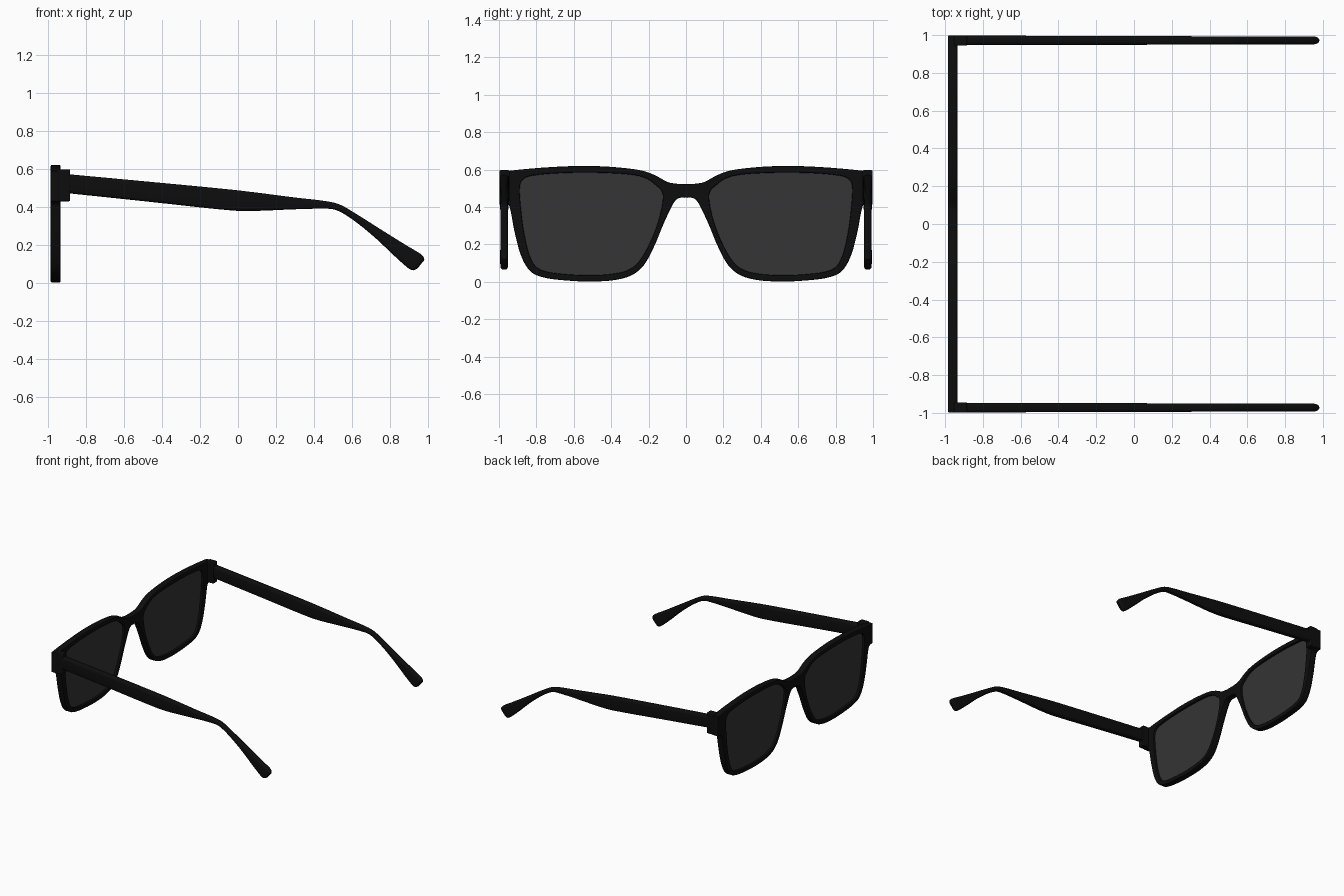
import bpy, math
from mathutils import Matrix, Vector

if "Cube" in bpy.data.objects:
    bpy.data.objects.remove(bpy.data.objects["Cube"])


def material(name, v):
    m = bpy.data.materials.new(name)
    m.diffuse_color = (v, v, v, 1)
    m.use_nodes = True
    m.node_tree.nodes["Principled BSDF"].inputs["Base Color"].default_value = m.diffuse_color
    return m


BLACK = material("black_plastic", 0.004)
TINT = material("dark_tint", 0.035)


def smooth(points, n=6, closed=False):
    """Catmull-Rom samples through points of any dimension."""
    p = [Vector(q) for q in points]
    p = [p[-1]] + p + p[:2] if closed else [2 * p[0] - p[1]] + p + [2 * p[-1] - p[-2]]
    out = []
    for a, b, c, d in zip(p, p[1:], p[2:], p[3:]):
        for i in range(n):
            t = i / n
            out.append(0.5 * (2 * b + (c - a) * t + (2 * a - 5 * b + 4 * c - d) * t * t
                              + (3 * b - a - 3 * c + d) * t ** 3))
    return out if closed else out + [p[-2]]


def flip(loop):
    return [(-q[0], q[1]) for q in reversed(loop)]


def finish(ob, mat):
    ob.data.materials.clear()
    ob.data.materials.append(mat)
    bpy.ops.object.select_all(action='DESELECT')
    ob.select_set(True)
    bpy.context.view_layer.objects.active = ob
    if ob.type == 'CURVE':
        bpy.ops.object.convert(target='MESH')
    bpy.ops.object.shade_smooth_by_angle(angle=math.radians(35))


def plate(name, loops, x, thick, bevel, mat):
    """Filled outline in the y-z plane, thickened along x."""
    cu = bpy.data.curves.new(name, 'CURVE')
    cu.dimensions = '2D'
    cu.fill_mode = 'BOTH'
    cu.extrude = thick / 2 - bevel
    cu.bevel_depth = bevel
    cu.bevel_resolution = 1
    cu.offset = -bevel
    for loop in loops:
        sp = cu.splines.new('POLY')
        sp.points.add(len(loop) - 1)
        for pt, q in zip(sp.points, loop):
            pt.co = (q[0], q[1], 0, 1)
        sp.use_cyclic_u = True
    ob = bpy.data.objects.new(name, cu)
    bpy.context.collection.objects.link(ob)
    ob.matrix_world = Matrix(((0, 0, 1, x), (1, 0, 0, 0), (0, 1, 0, 0), (0, 0, 0, 1)))
    finish(ob, mat)


# Front frame: half outline from bridge top, around the rim, to bridge underside
brow = smooth([(0, .523), (.05, .525), (.10, .535), (.17, .572), (.25, .598), (.40, .615),
               (.55, .62), (.70, .615), (.85, .604), (.998, .588)])
rim = smooth([(.998, .43), (.955, .42), (.938, .38), (.915, .26), (.88, .135), (.83, .055),
              (.75, .021), (.62, .006), (.5, .002), (.38, .01), (.29, .036), (.225, .09),
              (.17, .19), (.12, .31), (.07, .415), (.04, .447), (0, .45)])
half = brow + rim
outline = half + flip(half)[1:-1]
eye = smooth([(.124, .465), (.165, .52), (.225, .558), (.32, .576), (.5, .584), (.68, .581),
              (.82, .568), (.87, .548), (.888, .51), (.885, .42), (.865, .26), (.83, .125),
              (.775, .064), (.65, .042), (.5, .036), (.38, .045), (.30, .068), (.245, .117),
              (.19, .215), (.145, .335)], closed=True)
plate("front_frame", [outline, eye, flip(eye)], -.96, .052, .006, BLACK)
plate("left_lens", [eye], -.96, .016, 0, TINT)
plate("right_lens", [flip(eye)], -.96, .016, 0, TINT)

# Temple arm stations: top x, top z, bottom x, bottom z, half width
ARM = smooth([(-.91, .573, -.91, .473, .025), (-.5, .535, -.5, .43, .0245),
              (-.1, .497, -.1, .387, .0235), (.08, .477, .06, .378, .023),
              (.3, .449, .3, .387, .022), (.44, .433, .44, .390, .021),
              (.53, .414, .515, .383, .021), (.62, .364, .60, .335, .021),
              (.75, .282, .715, .243, .021), (.88, .201, .83, .135, .021),
              (.952, .158, .895, .078, .021), (.975, .138, .922, .066, .018),
              (.981, .12, .945, .076, .009)])


def temple(name, side):
    verts, n = [], 20
    for tx, tz, bx, bz, w in ARM:
        top, bot = Vector((tx, 0, tz)), Vector((bx, 0, bz))
        mid, h = (top + bot) / 2, (top - bot) / 2
        r = min(1, .016 / h.length)
        # rounded-rectangle section
        for k in range(n):
            quad, j = divmod(k, n // 4)
            a = (quad + j / (n // 4 - 1)) * math.pi / 2
            sy, sz = ((1, 1), (-1, 1), (-1, -1), (1, -1))[quad]
            u = sy * .35 + .65 * math.cos(a)
            v = sz * (1 - r) + r * math.sin(a)
            q = mid + h * v
            verts.append((q.x, side * (.972 + w * u), q.z))
    faces = [(i * n + k, i * n + (k + 1) % n, (i + 1) * n + (k + 1) % n, (i + 1) * n + k)
             for i in range(len(ARM) - 1) for k in range(n)]
    faces += [tuple(reversed(range(n))), tuple(range(len(verts) - n, len(verts)))]
    if side > 0:
        faces = [f[::-1] for f in faces]
    me = bpy.data.meshes.new(name)
    me.from_pydata(verts, [], faces)
    ob = bpy.data.objects.new(name, me)
    bpy.context.collection.objects.link(ob)
    # make the normals point outwards
    import bmesh
    bm = bmesh.new()
    bm.from_mesh(me)
    bmesh.ops.recalc_face_normals(bm, faces=bm.faces)
    bm.to_mesh(me)
    bm.free()
    finish(ob, BLACK)


# Hinge block joining the frame to each temple
def hinge(name, side):
    bpy.ops.mesh.primitive_cube_add(size=1, location=(-.918, side * .971, .513))
    ob = bpy.context.object
    ob.name = name
    ob.scale = (.07, .054, .168)
    bpy.ops.object.transform_apply(location=False, rotation=False, scale=True)
    bev = ob.modifiers.new("soft_edges", 'BEVEL')
    bev.width, bev.segments = .006, 2
    finish(ob, BLACK)


for label, side in (("left", 1), ("right", -1)):
    temple(label + "_temple", side)
    hinge(label + "_hinge_block", side)
